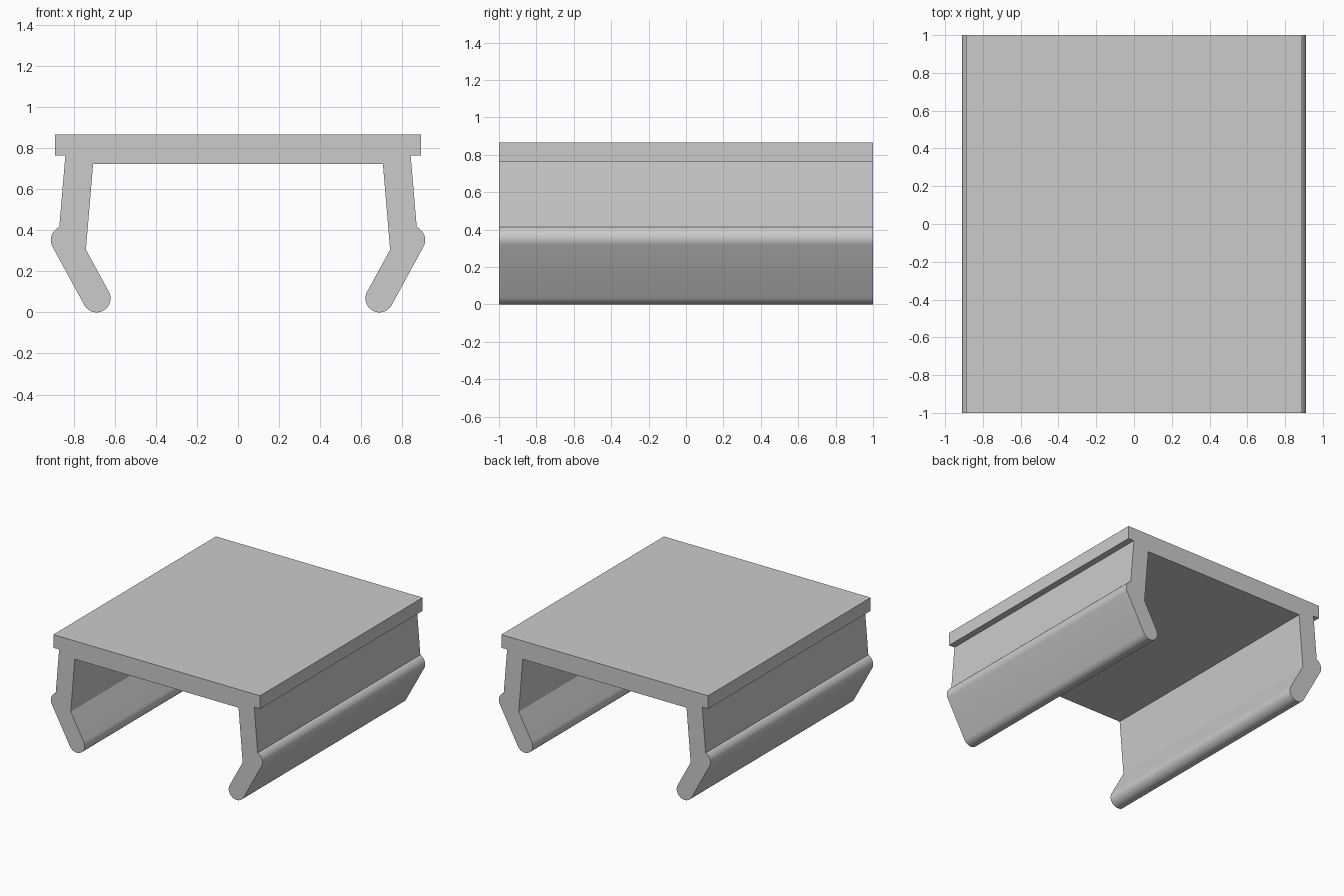
import bpy, bmesh
from math import radians, cos, sin

if "Cube" in bpy.data.objects:
    bpy.data.objects.remove(bpy.data.objects["Cube"])

HALF_LENGTH = 1.0
R = 0.068  # rounding of the elbow and the foot tip


def arc(cx, cz, start, end, steps):
    angles = [radians(start + (end - start) * i / steps) for i in range(steps + 1)]
    return [(cx + R * cos(a), cz + R * sin(a)) for a in angles]


# Left half of the cross-section, from the top edge down around the leg
left = [(-0.89, 0.865), (-0.89, 0.763), (-0.84, 0.763)]
left += arc(-0.843, 0.352, 113, 210, 10)       # outer elbow bulge
left += arc(-0.688, R, 210, 390, 16)           # rounded foot tip
left += [(-0.74, 0.305), (-0.705, 0.723)]      # inner elbow, inner top corner
profile = left + [(-x, z) for x, z in reversed(left)]

# Clip channel: the section extruded along y
bm = bmesh.new()
section = bm.faces.new([bm.verts.new((x, -HALF_LENGTH, z)) for x, z in profile])
extruded = bmesh.ops.extrude_face_region(bm, geom=[section], use_keep_orig=True)
moved = [v for v in extruded["geom"] if isinstance(v, bmesh.types.BMVert)]
bmesh.ops.translate(bm, verts=moved, vec=(0, 2 * HALF_LENGTH, 0))
bmesh.ops.recalc_face_normals(bm, faces=bm.faces)

mesh = bpy.data.meshes.new("clip_channel")
bm.to_mesh(mesh)
bm.free()
channel = bpy.data.objects.new("clip_channel", mesh)
bpy.context.collection.objects.link(channel)

# Smooth the rounded bends, keep the hard edges
bpy.context.view_layer.objects.active = channel
channel.select_set(True)
bpy.ops.object.shade_smooth_by_angle(angle=radians(30))
